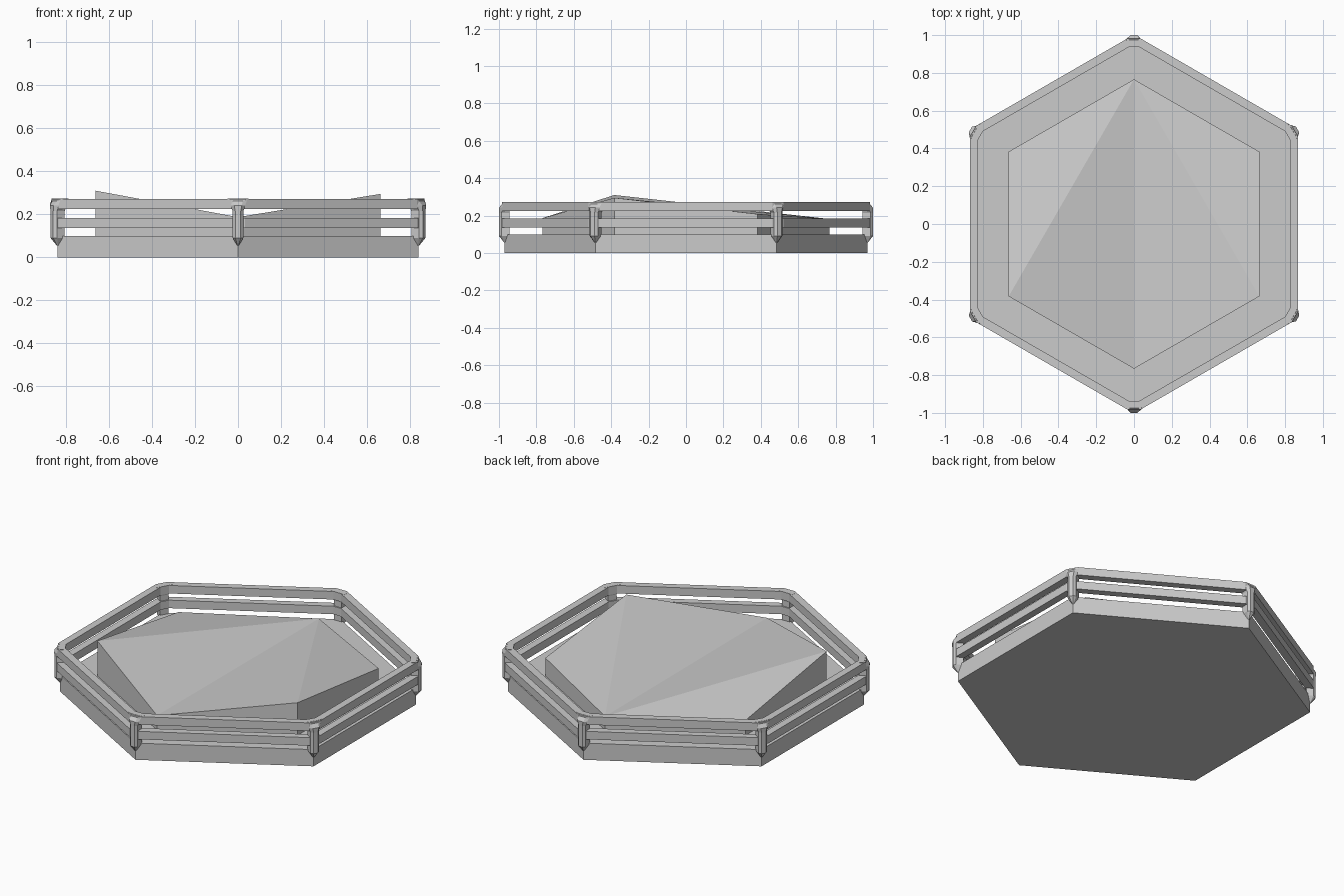
import bpy
from math import sin, cos, tan, radians

if "Cube" in bpy.data.objects:
    bpy.data.objects.remove(bpy.data.objects["Cube"])


def make(name, verts, faces):
    me = bpy.data.meshes.new(name)
    me.from_pydata(verts, [], faces)
    me.update()
    ob = bpy.data.objects.new(name, me)
    bpy.context.collection.objects.link(ob)
    return ob


def loft(name, rings, closed=False, top=None):
    """Skin rings of equal length; closed joins last ring to first, else caps are added."""
    n, m = len(rings[0]), len(rings)
    verts = [v for r in rings for v in r]
    faces = []
    for j in range(m if closed else m - 1):
        a, b = j * n, ((j + 1) % m) * n
        for i in range(n):
            k = (i + 1) % n
            faces.append((a + i, a + k, b + k, b + i))
    if not closed:
        faces.append(tuple(reversed(range(n))))
        last = (m - 1) * n
        faces += top if top else [tuple(range(last, last + n))]
    return make(name, verts, faces)


def polar(a, r, s, z):
    """Point at radius r along angle a, shifted sideways by s."""
    return (r * cos(a) - s * sin(a), r * sin(a) + s * cos(a), z)


CORNERS = [radians(60 * i - 90) for i in range(6)]


def hexagon(r, z):
    return [polar(a, r, 0, z) for a in CORNERS]


def cut_hexagon(apothem, cut, z):
    """Hexagon with each corner sliced off at distance cut from the centre."""
    w = (apothem / cos(radians(30)) - cut) / tan(radians(30))
    return [polar(a, cut, s, z) for a in CORNERS for s in (-w, w)]


# Solid base slab
loft("base", [hexagon(0.97, 0), hexagon(0.97, 0.1)])

# Inner block with uneven top, fanned from its rear corner
heights = [0.187, 0.295, 0.208, 0.182, 0.19, 0.31]
ring = hexagon(0.766, 0.1)
top_ring = [(x, y, h) for (x, y, z), h in zip(ring, heights)]
fan = [(9, 6 + (4 + i) % 6, 6 + (5 + i) % 6) for i in range(4)]
loft("uneven_block", [ring, top_ring], top=fan)

# Two rails running round the rim
for name, z0, z1 in (("middle_rail", 0.136, 0.184), ("top_rail", 0.224, 0.272)):
    loft(name, [cut_hexagon(0.868, 0.983, z0), cut_hexagon(0.868, 0.983, z1),
                cut_hexagon(0.825, 0.938, z1), cut_hexagon(0.825, 0.938, z0)],
         closed=True)

# Corner posts: pointed foot, straight shaft, flared head
profile = [  # z, half width, inner radius, side radius, front radius
    (0.055, 0.004, 0.955, 0.968, 0.972),
    (0.090, 0.025, 0.945, 0.986, 0.999),
    (0.215, 0.025, 0.945, 0.986, 0.999),
    (0.242, 0.036, 0.940, 0.980, 1.000),
    (0.273, 0.050, 0.938, 0.971, 0.975),
]
for i, a in enumerate(CORNERS):
    rings = [[polar(a, r0, -w, z), polar(a, r1, -w, z), polar(a, r2, -w / 2, z),
              polar(a, r2, w / 2, z), polar(a, r1, w, z), polar(a, r0, w, z)]
             for z, w, r0, r1, r2 in profile]
    loft(f"corner_post_{i + 1}", rings)
